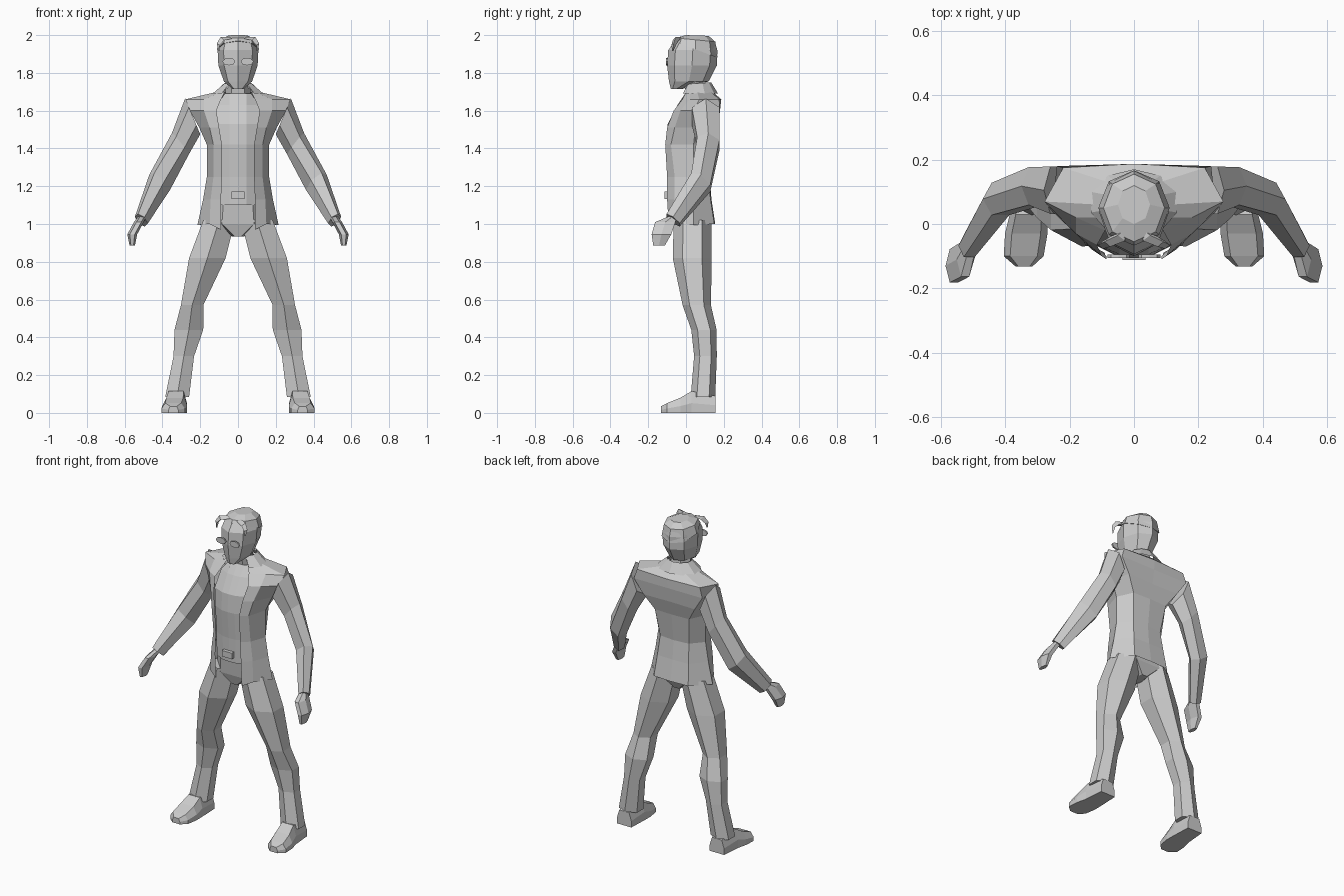
import bpy, bmesh
from math import sin, cos, pi
from mathutils import Vector


def oval(c, u, v, n=6):
    """Ring of n points around c, spanned by half-axes u and v."""
    c, u, v = Vector(c), Vector(u), Vector(v)
    return [c + u * cos(2 * pi * i / n) + v * sin(2 * pi * i / n) for i in range(n)]


def flat(z, x, y, hx, hy, n=6, phase=0.0):
    """Horizontal ring."""
    return [Vector((x + hx * cos(2 * pi * i / n + phase),
                    y + hy * sin(2 * pi * i / n + phase), z)) for i in range(n)]


def loft(name, rings, mirror=False, closed=True, caps=True):
    """Skin a row of rings with flat quads; optionally mirror across x."""
    bm = bmesh.new()
    rows = [[bm.verts.new(p) for p in r] for r in rings]
    n = len(rows[0])
    for a, b in zip(rows, rows[1:]):
        for i in range(n if closed else n - 1):
            j = (i + 1) % n
            bm.faces.new((a[i], a[j], b[j], b[i]))
    if closed and caps:
        bm.faces.new(rows[0])
        bm.faces.new(rows[-1])
    bmesh.ops.recalc_face_normals(bm, faces=bm.faces)
    me = bpy.data.meshes.new(name)
    bm.to_mesh(me)
    bm.free()
    ob = bpy.data.objects.new(name, me)
    bpy.context.collection.objects.link(ob)
    if mirror:
        m = ob.modifiers.new("mirror", 'MIRROR')
        m.use_clip = True
        m.merge_threshold = 0.0005
    return ob


# Jacket: half cross-sections from the front edge to the centre back
jacket = [
    (1.00, (.09, -.09), (.15, -.065), (.215, .04), (.12, .15), (0, .155)),
    (1.13, (.09, -.10), (.145, -.06), (.185, .04), (.11, .13), (0, .135)),
    (1.25, (.085, -.10), (.13, -.06), (.165, .04), (.10, .115), (0, .125)),
    (1.42, (.085, -.11), (.13, -.08), (.165, .04), (.12, .14), (0, .145)),
    (1.51, (.10, -.10), (.15, -.06), (.205, .05), (.18, .17), (0, .165)),
    (1.60, (.115, -.065), (.18, -.03), (.255, .04), (.24, .18), (0, .18)),
    (1.66, (.09, -.02), (.18, .02), (.278, .07), (.22, .175), (0, .187)),
    (1.70, (.07, 0), (.09, .02), (.11, .06), (.08, .13), (0, .14)),
]
drop = (-.03, 0, -.005, 0, 0)
loft("jacket", [[(x, y, z + (d if z == 1.00 else 0)) for (x, y), d in zip(pts, drop)]
                for z, *pts in jacket], mirror=True, closed=False)

# Shirt: half sections filling the jacket opening
shirt = [(1.10, .11, -.09), (1.25, .11, -.092), (1.42, .11, -.106),
         (1.53, .12, -.097), (1.63, .11, -.045), (1.69, .07, -.005)]
loft("shirt", [[(0, f, z), (.045, f + .003, z), (w, f + .035, z), (w * .8, .09, z), (0, .1, z)]
               for z, w, f in shirt], mirror=True, closed=False)

# Trouser seat and legs
loft("trouser_seat", [flat(.935, 0, .03, .035, .075), flat(1.0, 0, .035, .17, .105),
                      flat(1.15, 0, .02, .15, .105)][::-1])
legs = [(1.02, .10, .035, .085, .10), (.82, .162, .033, .098, .103), (.57, .243, .057, .06, .075),
        (.44, .26, .095, .077, .067), (.30, .287, .103, .055, .06), (.085, .322, .09, .064, .065)]
loft("trouser_leg", [flat(z, x, y, hx * 1.14, hy, 6, pi / 2) for z, x, y, hx, hy in legs],
     mirror=True)


# Shoes: flat-soled sections running from heel to toe
def shoe_section(y, x, w, h):
    return [(x - w, y, 0), (x + w, y, 0), (x + w, y, h * .45), (x + .68 * w, y, h),
            (x - .68 * w, y, h), (x - w, y, h * .45)]


loft("shoe", [shoe_section(*s) for s in ((.155, .325, .05, .09), (.03, .328, .058, .115),
                                         (-.03, .335, .066, .08), (-.10, .343, .062, .052),
                                         (-.132, .342, .026, .035))], mirror=True)

# Sleeves, bent at the elbow and reaching forward
loft("sleeve", [
    oval((.24, .105, 1.57), (.04, 0, .095), (0, .085, 0)),
    oval((.305, .118, 1.425), (.045, 0, .056), (0, .068, -.01)),
    oval((.415, .078, 1.22), (.055, 0, .04), (0, .058, -.035)),
    oval((.512, -.068, 1.02), (.034, 0, .018), (0, .04, -.028)),
], mirror=True)

# Mitten-like hands
loft("hand", [flat(1.04, .507, -.07, .022, .025), flat(1.01, .525, -.11, .026, .062),
              flat(.945, .56, -.13, .026, .06), flat(.885, .56, -.143, .014, .035)], mirror=True)

# Neck and head
loft("neck", [flat(1.65, 0, .06, .07, .065), flat(1.79, 0, .04, .062, .065)])
head = [(1.715, -.05, .03, .03), (1.755, .015, .075, .105), (1.84, .032, .104, .132),
        (1.92, .036, .108, .13), (1.965, .045, .095, .108), (1.985, .055, .05, .06)]
loft("head", [flat(z, 0, y, hx, hy, 8) for z, y, hx, hy in head])

# Hair cap, higher at the forehead, and drooping locks
loft("hair", [
    oval((0, .05, 1.925), (.111, 0, 0), (0, .117, -.045), 8),
    oval((0, .05, 1.975), (.095, 0, 0), (0, .105, -.01), 8),
    oval((0, .06, 1.998), (.05, 0, 0), (0, .06, -.002), 8),
])
loft("hair_lock", [
    oval((.035, -.035, 1.985), (.015, 0, .006), (0, .02, 0), 3),
    oval((.08, -.055, 1.978), (.012, 0, .012), (0, .018, 0), 3),
    oval((.102, -.065, 1.95), (.010, 0, .006), (0, .014, 0), 3),
    oval((.100, -.07, 1.915), (.003, 0, 0), (0, .003, 0), 3),
], mirror=True)

# Spectacle lenses
loft("lens", [oval((.048, y, 1.86), (.034, 0, 0), (0, 0, .02), 8) for y in (-.105, -.095)],
     mirror=True)

# Turned-down collar, open at the front
collar = []
for z, y, hx, hy, rise in ((1.725, .06, .085, .07, .01), (1.745, .065, .075, .068, .005),
                           (1.69, .065, .14, .105, .0)):
    collar.append([(hx * cos(a), y + hy * sin(a), z + rise * sin(a))
                   for a in [-.9 + i * (pi / 2 + .9) / 4 for i in range(5)]])
loft("collar", collar, mirror=True, closed=False)

# Belt buckle
bpy.ops.mesh.primitive_cube_add(size=1, location=(0, -.1, 1.152))
bpy.context.object.name = "belt_buckle"
bpy.context.object.scale = (.07, .025, .038)
